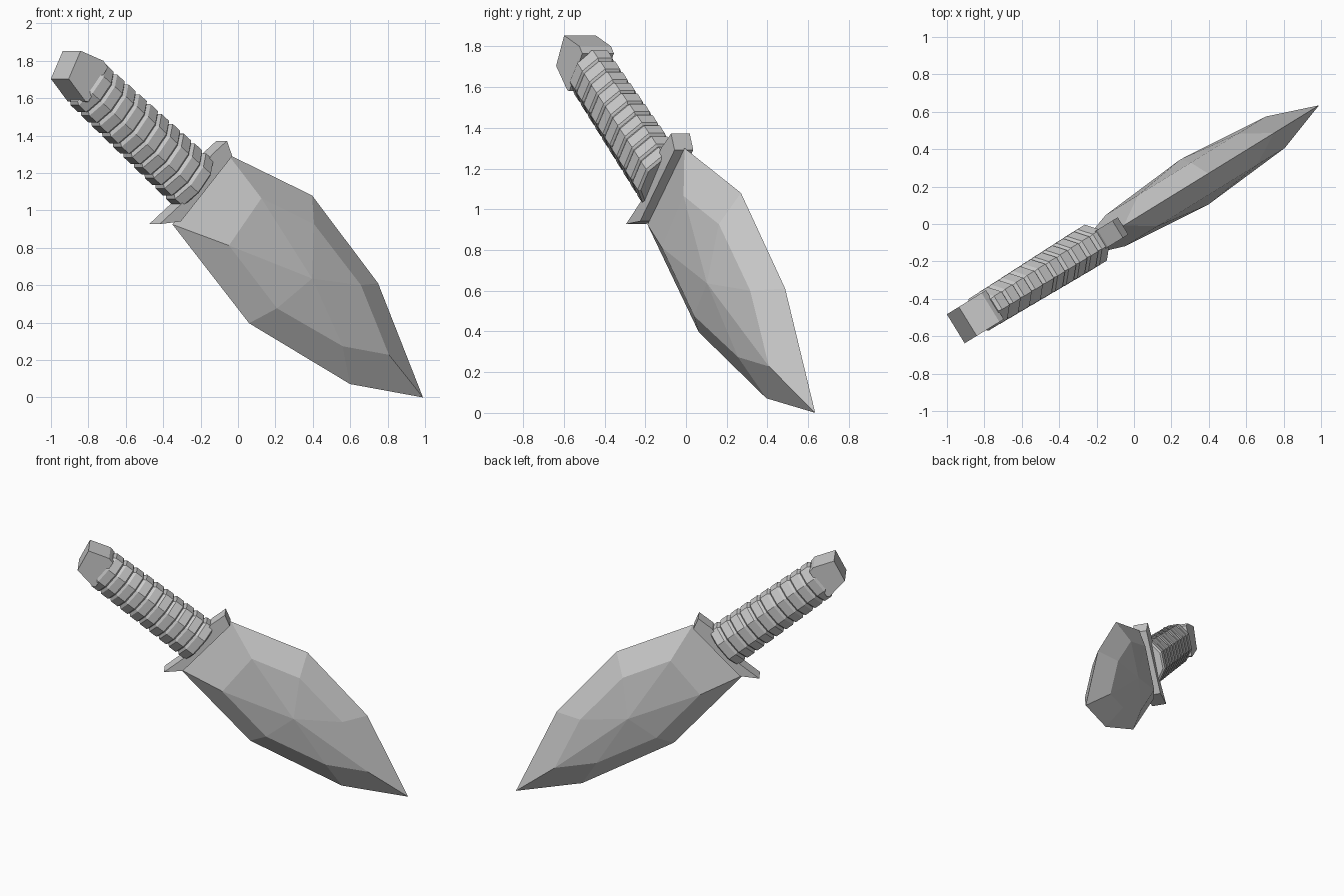
import bpy, bmesh, math
from mathutils import Matrix, Vector

if "Cube" in bpy.data.objects:
    bpy.data.objects.remove(bpy.data.objects["Cube"])

# Local frame: X along the blade to the tip, Y through the thickness, Z across the width
HEAD, PITCH = math.radians(31.6), math.radians(38.5)
FRAME = (Matrix.Translation((-0.2015, -0.098, 1.112))
         @ Matrix.Rotation(HEAD, 4, 'Z') @ Matrix.Rotation(PITCH, 4, 'Y'))


def make(name, verts, faces):
    me = bpy.data.meshes.new(name)
    me.from_pydata([FRAME @ Vector(v) for v in verts], [], faces)
    bm = bmesh.new()
    bm.from_mesh(me)
    bmesh.ops.recalc_face_normals(bm, faces=bm.faces)
    bm.to_mesh(me)
    bm.free()
    ob = bpy.data.objects.new(name, me)
    bpy.context.collection.objects.link(ob)
    return ob


def prism(name, outline, half):
    """Extrude an (x, z) outline symmetrically through the thickness."""
    n = len(outline)
    verts = [(x, y, z) for y in (-half, half) for x, z in outline]
    faces = [tuple(range(n)), tuple(range(2 * n - 1, n - 1, -1))]
    faces += [(i, (i + 1) % n, n + (i + 1) % n, n + i) for i in range(n)]
    return make(name, verts, faces)


# Blade: sharp rim, bevelled inner ring and a raised centre on each side
rim = [(.018, .255), (.569, .412), (1.186, .302), (1.786, 0),
       (1.383, -.229), (.685, -.369), (-.02, -.255)]
inner = [(.282, .165), (.627, .262), (1.06, .19), (1.43, .008),
         (1.174, -.137), (.725, -.235), (.28, -.16)]
n = len(rim)
verts = [(x, 0, z) for x, z in rim]
faces = []
for side in (-1, 1):
    b = len(verts)
    verts += [(x, side * .098, z) for x, z in inner] + [(.777, side * .142, .01)]
    for i in range(n):
        j = (i + 1) % n
        faces += [(i, j, b + j, b + i), (b + i, b + j, b + n)]
make("blade", verts, faces)

# Guard: bar with ends swept back toward the grip
prism("guard", [(.02, .244), (-.057, .287), (-.085, .17), (-.075, 0),
                (-.07, -.15), (-.11, -.324), (-.015, -.23)], .054)

# Grip: oval eight-sided handle with stacked wraps
RINGS, START, END, SIDES = 10, -.045, -.915, 8
step = (END - START) / RINGS
stations = []
for k in range(RINGS):
    for f, r in ((0, .9), (.12, 1.0), (.8, 1.0), (1, .9)):
        if k and f == 0:
            continue
        stations.append((START + (k + f) * step, r * (1 - .012 * k)))
verts, faces = [], []
for x, r in stations:
    for i in range(SIDES):
        a = 2 * math.pi * (i + .5) / SIDES
        verts.append((x, .122 * r * math.cos(a), .168 * r * math.sin(a)))
for k in range(len(stations) - 1):
    for i in range(SIDES):
        j = (i + 1) % SIDES
        faces.append((k * SIDES + i, k * SIDES + j,
                      (k + 1) * SIDES + j, (k + 1) * SIDES + i))
faces += [tuple(range(SIDES)), tuple(range(len(verts) - SIDES, len(verts)))]
make("grip", verts, faces)

# Pommel: wedge-shaped block
prism("pommel", [(-1.093, .078), (-.948, .125), (-.905, .115),
                 (-.885, -.105), (-.9, -.115), (-1.059, -.086)], .091)
